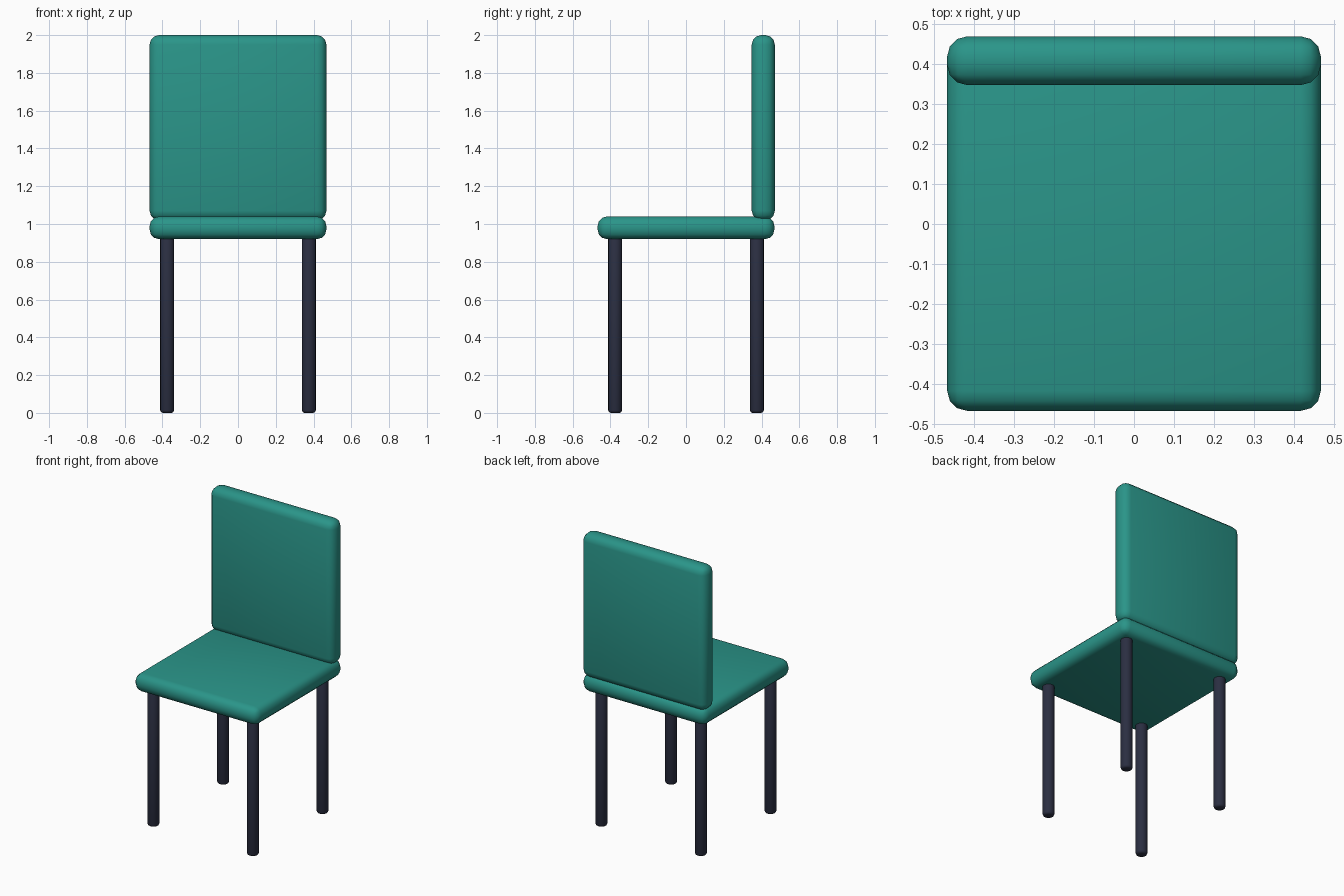
import bpy

if "Cube" in bpy.data.objects:
    bpy.data.objects.remove(bpy.data.objects["Cube"])


def material(name, color):
    m = bpy.data.materials.new(name)
    m.diffuse_color = (*color, 1)
    m.use_nodes = True
    m.node_tree.nodes["Principled BSDF"].inputs["Base Color"].default_value = m.diffuse_color
    return m


teal = material("teal_upholstery", (0.023, 0.30, 0.25))
dark = material("dark_legs", (0.024, 0.028, 0.054))


def finish(obj, name, mat, bevel, segments, angle=0.8):
    """Round the sharp edges, smooth the shading and colour the part."""
    obj.name = name
    obj.data.materials.append(mat)
    mod = obj.modifiers.new("rounding", "BEVEL")
    mod.width = bevel
    mod.segments = segments
    mod.limit_method = "ANGLE"
    mod.angle_limit = angle
    for p in obj.data.polygons:
        p.use_smooth = True


def cushion(name, low, high):
    size = [b - a for a, b in zip(low, high)]
    centre = [(a + b) / 2 for a, b in zip(low, high)]
    bpy.ops.mesh.primitive_cube_add(size=1, location=centre)
    obj = bpy.context.object
    obj.scale = size
    bpy.ops.object.transform_apply(location=False, rotation=False, scale=True)
    finish(obj, name, teal, 0.05, 3)


def leg(name, x, y, top=0.94, radius=0.037):
    bpy.ops.mesh.primitive_cylinder_add(
        vertices=16, radius=radius, depth=top, location=(x, y, top / 2))
    finish(bpy.context.object, name, dark, 0.014, 2)


# Padded seat and upright backrest
cushion("seat", (-0.468, -0.468, 0.92), (0.468, 0.468, 1.04))
cushion("backrest", (-0.468, 0.348, 1.02), (0.468, 0.47, 2.0))

# Four round legs, sunk slightly into the seat
for y, row in ((-0.375, "front"), (0.375, "back")):
    for x, side in ((-0.375, "left"), (0.375, "right")):
        leg(f"{row}_{side}_leg", x, y)
